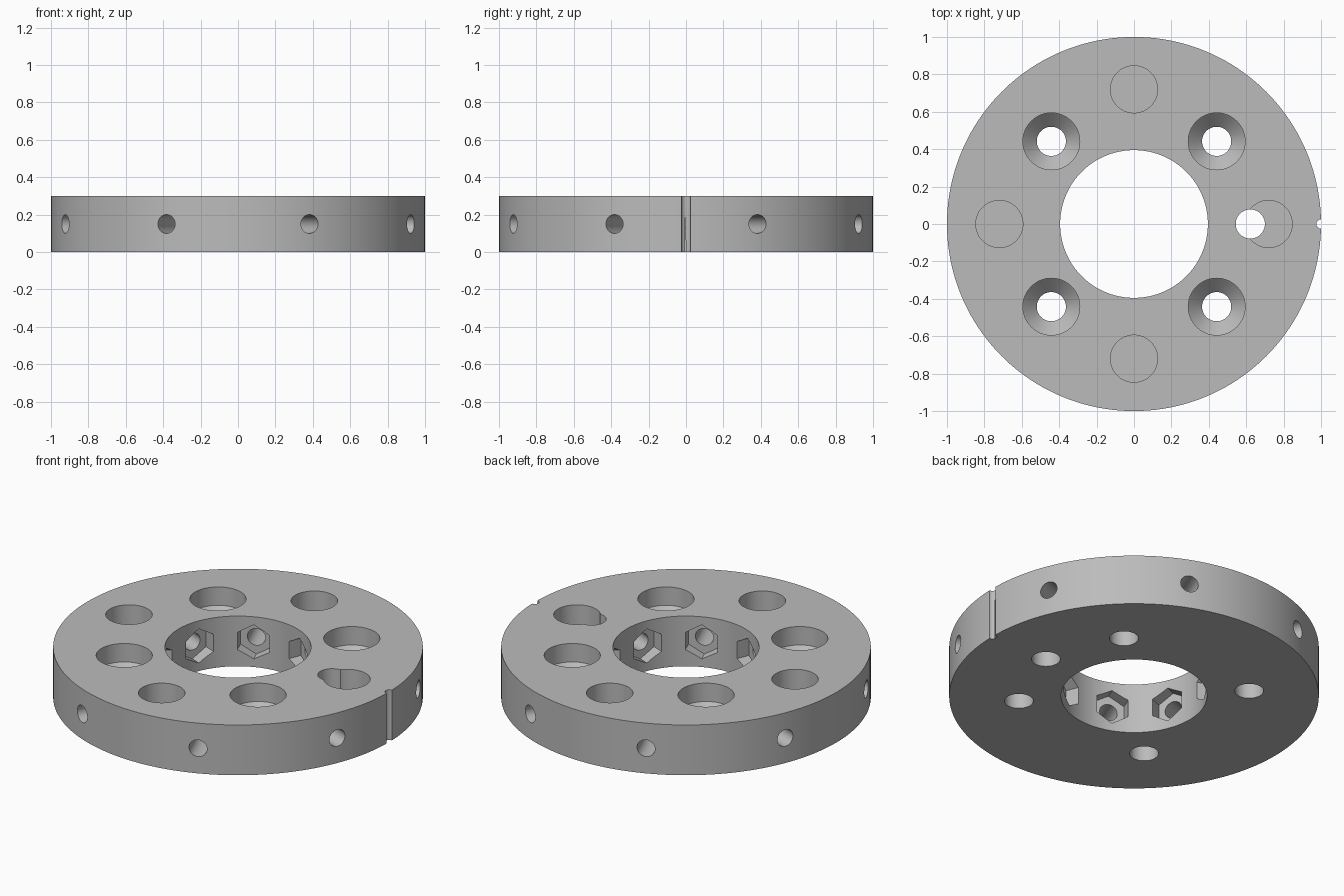
import bpy, bmesh, math
from mathutils import Matrix

if "Cube" in bpy.data.objects:
    bpy.data.objects.remove(bpy.data.objects["Cube"], do_unlink=True)

HEIGHT = 0.30
OVER = 0.1  # how far through-cuts reach past the surface

grey = bpy.data.materials.new("plain grey")
grey.use_nodes = True
grey.diffuse_color = (0.5, 0.5, 0.5, 1)
grey.node_tree.nodes["Principled BSDF"].inputs["Base Color"].default_value = grey.diffuse_color


def turned(name, profile, sides, place=Matrix()):
    """Closed solid turned about its own z axis from (radius, height) points, bottom up."""
    bm = bmesh.new()
    rings = []
    for r, z in profile:
        angles = [math.tau * i / sides for i in range(sides)]
        rings.append([bm.verts.new((r * math.cos(a), r * math.sin(a), z)) for a in angles])
    for low, high in zip(rings, rings[1:]):
        for i in range(sides):
            j = (i + 1) % sides
            bm.faces.new((low[i], low[j], high[j], high[i]))
    bm.faces.new(rings[0][::-1])
    bm.faces.new(rings[-1])
    bm.transform(place)
    mesh = bpy.data.meshes.new(name)
    bm.to_mesh(mesh)
    bm.free()
    mesh.materials.append(grey)
    obj = bpy.data.objects.new(name, mesh)
    bpy.context.collection.objects.link(obj)
    return obj


def rod(name, radius, low, high, sides, place=Matrix()):
    return turned(name, [(radius, low), (radius, high)], sides, place)


def polar(radius, degrees):
    a = math.radians(degrees)
    return Matrix.Translation((radius * math.cos(a), radius * math.sin(a), 0))


# Disc body
disc = rod("mounting_disc", 1.0, 0, HEIGHT, 160)

# Central bore, locating hole and edge groove
cutters = [
    rod("bore_cutter", 0.395, -OVER, HEIGHT + OVER, 120),
    rod("locating_hole_cutter", 0.078, -OVER, HEIGHT + OVER, 48, polar(0.622, 0)),
    rod("edge_groove_cutter", 0.025, -OVER, HEIGHT + OVER, 24, polar(1.0, 0)),
]

# Countersunk screw holes and flat-bottomed pockets
screw = [(0.078, -OVER), (0.078, 0.115), (0.152, 0.19), (0.152, HEIGHT + OVER)]
for k in range(4):
    cutters.append(turned("screw_hole_cutter", screw, 48, polar(0.625, 45 + 90 * k)))
    cutters.append(rod("pocket_cutter", 0.126, 0.13, HEIGHT + OVER, 64, polar(0.72, 90 * k)))

# Radial bolt holes with hexagonal nut recesses opening into the bore
for k in range(8):
    radial = (Matrix.Translation((0, 0, HEIGHT / 2))
              @ Matrix.Rotation(math.radians(22.5 + 45 * k), 4, "Z")
              @ Matrix.Rotation(math.pi / 2, 4, "Y"))
    cutters.append(rod("radial_hole_cutter", 0.05, 0.3, 1.1, 32, radial))
    cutters.append(rod("nut_recess_cutter", 0.102, 0.3, 0.46, 6, radial))

# Cut everything out of the disc
bpy.ops.object.select_all(action="DESELECT")
bpy.context.view_layer.objects.active = disc
disc.select_set(True)
for cutter in cutters:
    cutter.hide_render = True
    cut = disc.modifiers.new(cutter.name, "BOOLEAN")
    cut.operation = "DIFFERENCE"
    cut.solver = "EXACT"
    cut.object = cutter
    bpy.ops.object.modifier_apply(modifier=cut.name)
    bpy.data.objects.remove(cutter, do_unlink=True)

bpy.ops.object.shade_smooth_by_angle(angle=math.radians(25))
